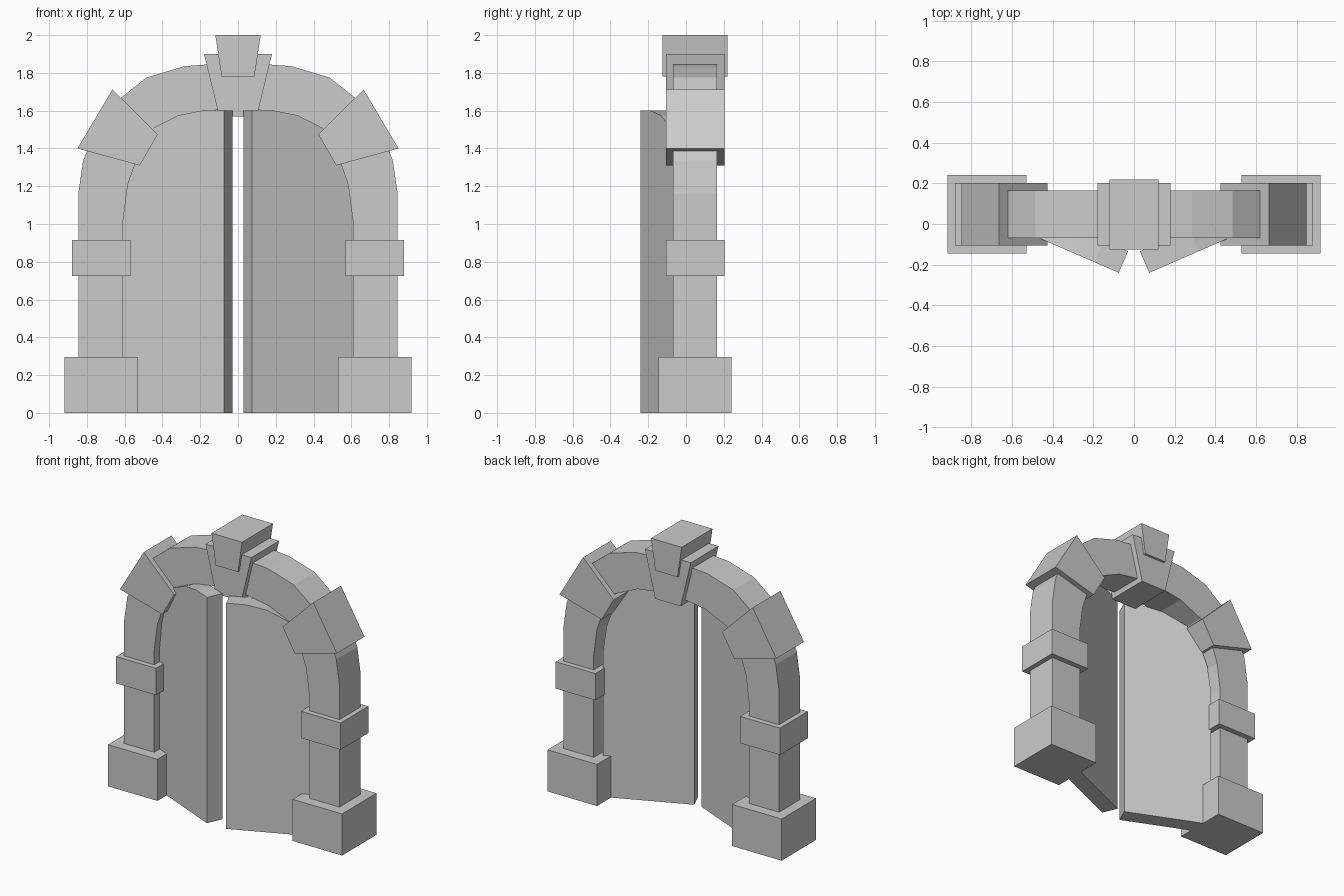
import bpy, bmesh
from math import radians
from mathutils import Matrix

if "Cube" in bpy.data.objects:
    bpy.data.objects.remove(bpy.data.objects["Cube"])


def prism(name, profile, y0, y1, matrix=None):
    """Extrude an (x, z) outline from y0 to y1."""
    bm = bmesh.new()
    face = bm.faces.new([bm.verts.new((x, y0, z)) for x, z in profile])
    ext = bmesh.ops.extrude_face_region(bm, geom=[face])
    verts = [v for v in ext["geom"] if isinstance(v, bmesh.types.BMVert)]
    bmesh.ops.translate(bm, vec=(0, y1 - y0, 0), verts=verts)
    if matrix:
        bm.transform(matrix)
    bmesh.ops.recalc_face_normals(bm, faces=bm.faces)
    me = bpy.data.meshes.new(name)
    bm.to_mesh(me)
    bm.free()
    ob = bpy.data.objects.new(name, me)
    bpy.context.collection.objects.link(ob)
    return ob


def mirrored(ob):
    ob.modifiers.new("mirror", 'MIRROR').use_axis[0] = True
    return ob


def rect(x0, x1, z0, z1):
    return [(x0, z0), (x1, z0), (x1, z1), (x0, z1)]


# Stone arch: right half outlines, reflected to a full loop
outer = [(0.845, 0), (0.845, 1.16), (0.82, 1.335), (0.745, 1.52),
         (0.63, 1.66), (0.485, 1.775), (0.285, 1.835), (0.13, 1.847)]
inner = [(0.608, 0), (0.608, 1.02), (0.583, 1.21), (0.53, 1.36),
         (0.44, 1.5), (0.265, 1.58), (0.10, 1.605)]


def full(half):
    return half + [(-x, z) for x, z in reversed(half)]


prism("arch", full(outer) + full(inner)[::-1], -0.07, 0.165)

# Blocks on the jambs and shoulders
mirrored(prism("base_block", rect(0.53, 0.918, 0, 0.295), -0.145, 0.24))
mirrored(prism("middle_block", rect(0.568, 0.88, 0.725, 0.915), -0.107, 0.203))
mirrored(prism("shoulder_block",
               [(0.665, 1.712), (0.85, 1.40), (0.52, 1.31), (0.425, 1.475)],
               -0.107, 0.203))

# Two-part keystone
prism("keystone", [(-0.18, 1.90), (-0.10, 1.57), (0.10, 1.57), (0.18, 1.90)],
      -0.107, 0.203)
prism("keystone_cap", [(-0.12, 2), (-0.087, 1.78), (0.087, 1.78), (0.12, 2)],
      -0.125, 0.22)

# Door leaves, half-arch shaped, swung outward
leaf = [(0, 0), (0.6, 0), (0.6, 1.02), (0.575, 1.21), (0.525, 1.36),
        (0.435, 1.495), (0.265, 1.575), (0.13, 1.60), (0, 1.60)]
swing = Matrix.Translation((0.075, -0.24, 0)) @ Matrix.Rotation(radians(23.5), 4, 'Z')
mirrored(prism("door_leaf", leaf, 0, 0.115, swing))
